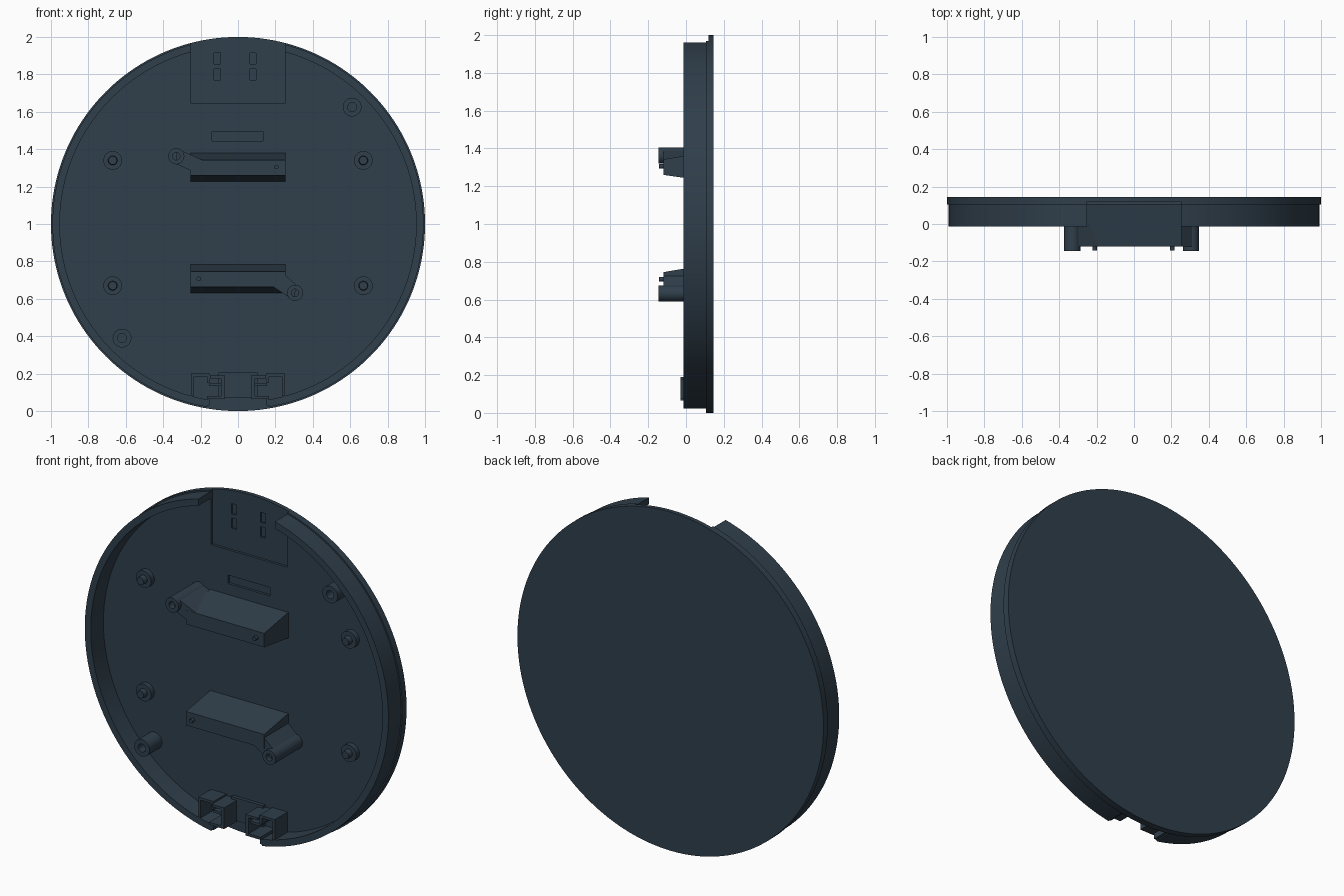
import bpy, bmesh, math
from mathutils import Vector

if "Cube" in bpy.data.objects:
    bpy.data.objects.remove(bpy.data.objects["Cube"])

mat = bpy.data.materials.new("dark slate")
mat.diffuse_color = (0.029, 0.049, 0.070, 1)
mat.use_nodes = True
mat.node_tree.nodes["Principled BSDF"].inputs["Base Color"].default_value = mat.diffuse_color

FLOOR, BACK, RIM = 0.105, 0.145, -0.013   # depths along y


def finish(bm, name, smooth=True):
    bmesh.ops.remove_doubles(bm, verts=bm.verts, dist=1e-5)
    bmesh.ops.recalc_face_normals(bm, faces=bm.faces)
    me = bpy.data.meshes.new(name)
    bm.to_mesh(me)
    bm.free()
    me.materials.append(mat)
    ob = bpy.data.objects.new(name, me)
    bpy.context.collection.objects.link(ob)
    if smooth:
        shade(ob)
    return ob


def shade(ob):
    bpy.ops.object.select_all(action='DESELECT')
    ob.select_set(True)
    bpy.context.view_layer.objects.active = ob
    bpy.ops.object.shade_smooth_by_angle(angle=math.radians(30))


def lathe(name, profile, x=0, z=1, n=32):
    """Spin (radius, y) points around an axis parallel to y."""
    bm = bmesh.new()
    vs = [bm.verts.new((x + r, y, z)) for r, y in profile]
    es = [bm.edges.new(p) for p in zip(vs, vs[1:])]
    bmesh.ops.spin(bm, geom=vs + es, cent=(x, 0, z), axis=(0, 1, 0),
                   angle=2 * math.pi, steps=n, use_duplicate=False)
    return finish(bm, name)


def loft(name, front, back, y0, y1, smooth=False):
    """Join a front outline and a back outline of (x, z) points."""
    bm = bmesh.new()
    a = [bm.verts.new((x, y0, z)) for x, z in front]
    b = [bm.verts.new((x, y1, z)) for x, z in back]
    bm.faces.new(a)
    bm.faces.new(b[::-1])
    for i in range(len(a)):
        j = (i + 1) % len(a)
        bm.faces.new((a[i], b[i], b[j], a[j]))
    return finish(bm, name, smooth)


def rect(x0, x1, z0, z1):
    return [(x0, z0), (x1, z0), (x1, z1), (x0, z1)]


def box(name, x0, x1, z0, z1, y0, y1):
    r = rect(x0, x1, z0, z1)
    return loft(name, r, r, y0, y1)


# Round cover: back plate, slightly wider flange, raised rim
cover = lathe("cover", [(0, BACK), (1, BACK), (1, FLOOR), (0.992, FLOOR),
                        (0.992, RIM), (0.953, RIM), (0.953, FLOOR), (0, FLOOR)], n=160)

# Rim gaps, recessed panel, slot and four small pockets
cutters = [box("panel_cutter", -0.25, 0.25, 1.645, 2.1, -0.3, 0.12),
           box("slot_cutter", -0.14, 0.135, 1.445, 1.495, 0, 0.12),
           box("lower_gap_cutter", -0.167, 0.167, -0.1, 0.2, -0.3, FLOOR + 0.0005)]
for x in (-0.11, 0.08):
    for z in (1.80, 1.885):
        cutters.append(box("pocket_cutter", x - 0.017, x + 0.017,
                           z - 0.03, z + 0.03, 0.05, 0.13))
for c in cutters:
    m = cover.modifiers.new("cut", 'BOOLEAN')
    m.operation, m.solver, m.object = 'DIFFERENCE', 'EXACT', c
    bpy.context.view_layer.objects.active = cover
    bpy.ops.object.modifier_apply(modifier=m.name)
    bpy.data.objects.remove(c)
shade(cover)

# Short standoffs with centre pins
for x in (-0.67, 0.67):
    for z in (0.67, 1.34):
        lathe("short_standoff", [(0.05, FLOOR + 0.01), (0.05, 0.075), (0.025, 0.075),
                                 (0.022, 0.045), (0, 0.045)], x, z)

# Tall hollow standoffs
for x, z in ((0.61, 1.625), (-0.62, 0.39)):
    lathe("tall_standoff", [(0.05, FLOOR + 0.01), (0.05, -0.012), (0.024, -0.012),
                            (0.024, 0.06), (0, 0.06)], x, z)


def bracket(side, z0, boss_x, boss_z, pin_x, pin_z, name):
    # Tapered bar
    loft(name + "_bracket", rect(-0.255, 0.255, z0 + 0.033, z0 + 0.115),
         rect(-0.255, 0.255, z0, z0 + 0.155), -0.12, FLOOR + 0.01)
    # Hollow screw boss
    lathe(name + "_boss", [(0.043, FLOOR + 0.01), (0.043, -0.145), (0.02, -0.145),
                           (0.02, -0.08), (0, -0.08)], boss_x, boss_z)
    # Web tangent to the boss, reaching into the bar
    root = Vector((side * 0.19, z0 + (0.115 if side < 0 else 0.033)))
    low = Vector((side * 0.255, z0 + (0.06 if side < 0 else 0.095)))
    c = Vector((boss_x, boss_z))
    d = (root - c).normalized() * 0.04
    n = Vector((-d.y, d.x))
    if n.dot(root - low) < 0:
        n = -n
    web = [tuple(p) for p in (c + n, root, low, c - n)]
    loft(name + "_web", web, web, -0.119, FLOOR + 0.01)
    # Locating pin
    lathe(name + "_pin", [(0.012, -0.11), (0.012, -0.143), (0, -0.143)], pin_x, pin_z, 16)


bracket(-1, 1.227, -0.33, 1.362, 0.205, 1.305, "upper")
bracket(1, 0.63, 0.305, 0.632, -0.21, 0.707, "lower")

# Latch at the bottom: thin centre plate and mirrored clip walls
box("latch_plate", -0.105, 0.105, 0.07, 0.205, 0.085, FLOOR + 0.01)
walls = [(0.235, 0.25, 0.08, 0.20, -0.013),
         (0.15, 0.25, 0.185, 0.20, -0.013),
         (0.07, 0.15, 0.175, 0.19, -0.03),
         (0.07, 0.09, 0.07, 0.19, -0.03),
         (0.09, 0.155, 0.135, 0.15, -0.013),
         (0.07, 0.167, 0.065, 0.08, -0.03),
         (0.152, 0.167, 0.03, 0.08, -0.013),
         (0.15, 0.165, 0.15, 0.20, -0.013)]
for s in (-1, 1):
    for x0, x1, z0, z1, y in walls:
        a, b = sorted((s * x0, s * x1))
        box("latch_wall", a, b, z0, z1, y, FLOOR + 0.01)
